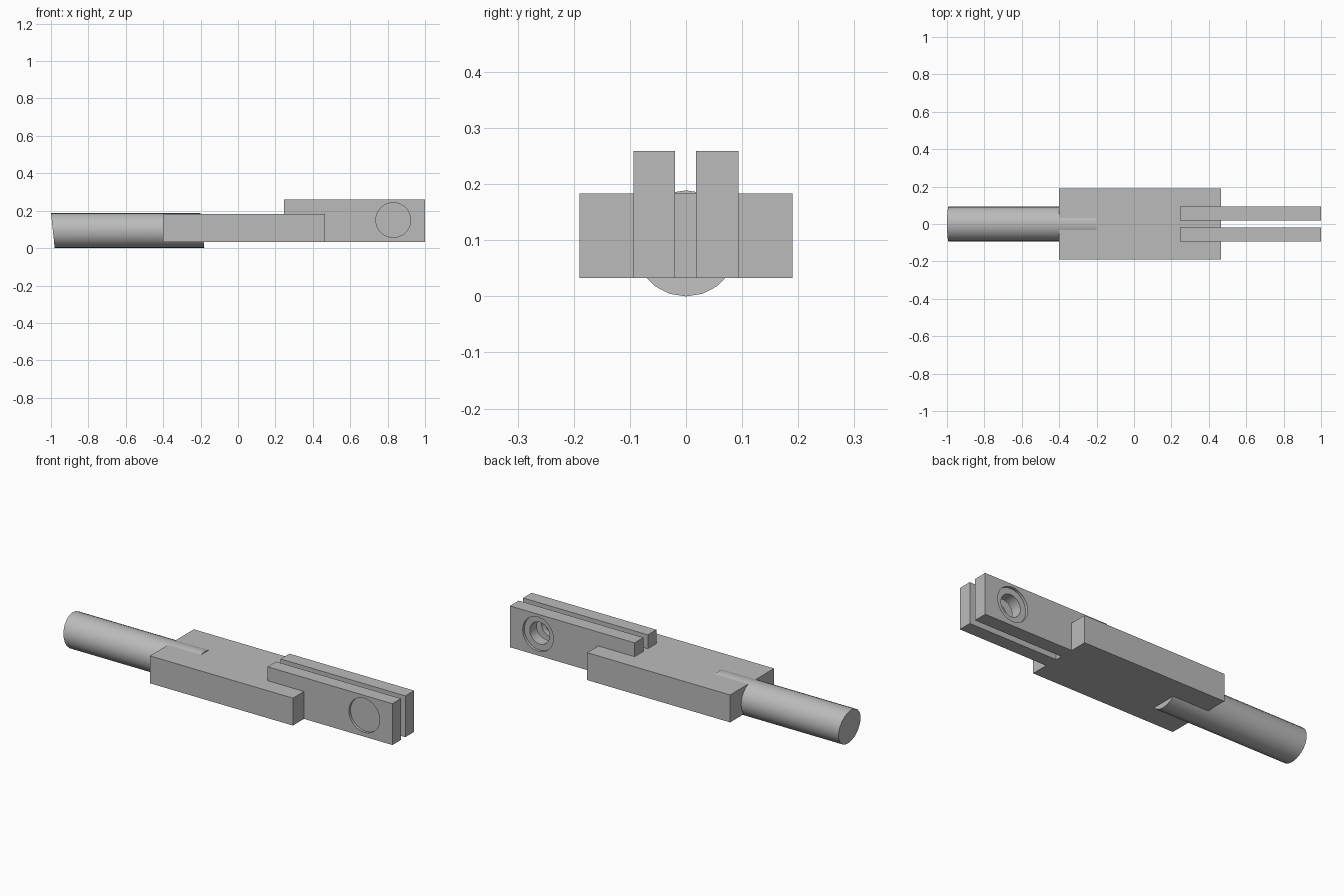
import bpy
import math
from mathutils import Matrix

default = bpy.data.objects.get("Cube")
if default:
    bpy.data.objects.remove(default, do_unlink=True)

steel = bpy.data.materials.new("grey steel")
steel.use_nodes = True
colour = (0.5, 0.5, 0.5, 1)
steel.diffuse_color = colour
steel.node_tree.nodes["Principled BSDF"].inputs["Base Color"].default_value = colour


def finish(name):
    obj = bpy.context.object
    obj.name = name
    obj.data.materials.append(steel)
    return obj


def block(name, low, high):
    bpy.ops.mesh.primitive_cube_add(size=1)
    obj = finish(name)
    size = [b - a for a, b in zip(low, high)]
    centre = [(a + b) / 2 for a, b in zip(low, high)]
    obj.data.transform(Matrix.Translation(centre) @ Matrix.Diagonal((*size, 1)))
    return obj


def rod(name, radius, start, end, sides, axis, offset):
    """Cylinder between two positions along the x or y axis."""
    bpy.ops.mesh.primitive_cylinder_add(vertices=sides, radius=radius, depth=end - start)
    obj = finish(name)
    turn = Matrix.Rotation(math.pi / 2, 4, "Y" if axis == "x" else "X")
    mid = (start + end) / 2
    place = (mid, 0, offset[1]) if axis == "x" else (offset[0], mid, offset[1])
    obj.data.transform(Matrix.Translation(place) @ turn)
    return obj


def bore(target, radius, start, end):
    """Cut a round pin hole across the fork."""
    cutter = rod("bore_cutter", radius, start, end, 32, "y", (0.83, 0.15))
    mod = target.modifiers.new("bore", "BOOLEAN")
    mod.operation = "DIFFERENCE"
    mod.solver = "EXACT"
    mod.object = cutter
    bpy.context.view_layer.objects.active = target
    bpy.ops.object.modifier_apply(modifier=mod.name)
    bpy.data.objects.remove(cutter, do_unlink=True)


def smooth(obj):
    bpy.ops.object.select_all(action="DESELECT")
    obj.select_set(True)
    bpy.context.view_layer.objects.active = obj
    bpy.ops.object.shade_smooth_by_angle(angle=math.radians(35))


# Central body
block("body_block", (-0.4, -0.19, 0.033), (0.465, 0.19, 0.183))

# Round shaft with slightly slanted ends
shaft_radius = 0.0945
shaft = rod("shaft", shaft_radius, -0.99, -0.19, 20, "x", (0, shaft_radius))
for v in shaft.data.vertices:
    v.co.x += (shaft_radius - v.co.z) * 0.106
smooth(shaft)

# Fork prongs
front_prong = block("front_prong", (0.245, -0.094, 0.033), (1, -0.02, 0.259))
back_prong = block("back_prong", (0.245, 0.018, 0.033), (1, 0.094, 0.259))

# Shallow round recess on the front, blind hole on its inner face
bore(front_prong, 0.093, -0.2, -0.08)
bore(front_prong, 0.06, -0.05, 0)
# Counterbored through hole on the back
bore(back_prong, 0.093, 0.079, 0.2)
bore(back_prong, 0.06, 0, 0.15)
for prong in (front_prong, back_prong):
    smooth(prong)
